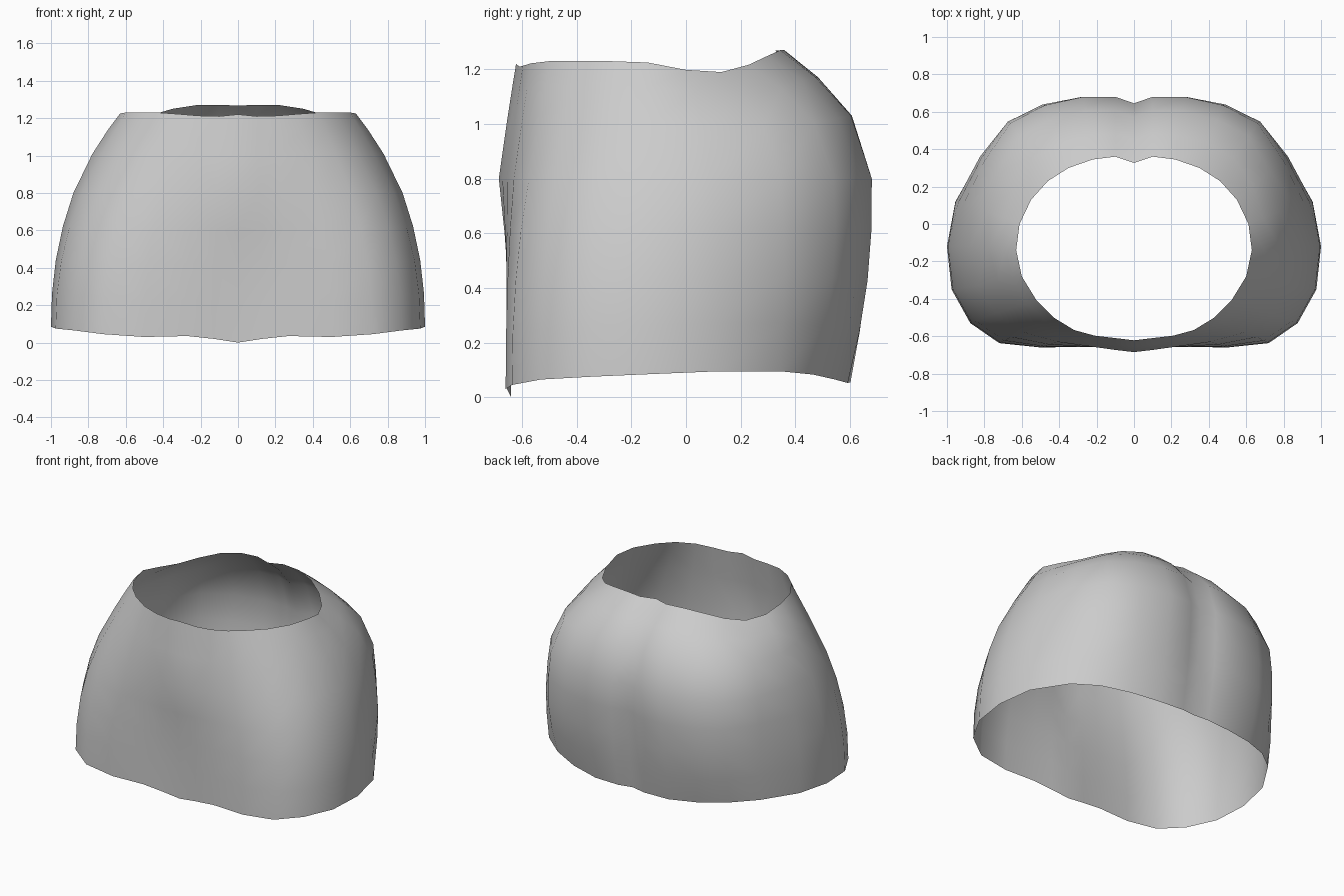
import bpy
import math
from mathutils import Vector

if "Cube" in bpy.data.objects:
    bpy.data.objects.remove(bpy.data.objects["Cube"])

# Half outlines, running from front centre round the +x side to back centre
hem = [(0, -.64, 0), (.13, -.65, .02), (.27, -.657, .035), (.5, -.66, .03),
       (.72, -.637, .045), (.875, -.53, .065), (.975, -.35, .075), (1, -.12, .085),
       (.955, .12, .095), (.81, .345, .095), (.66, .465, .083), (.48, .545, .065),
       (.28, .592, .052), (.1, .602, .055), (0, .588, .06)]
hip = [(0, -.685), (.11, -.672), (.23, -.655), (.41, -.63), (.6, -.575),
       (.74, -.48), (.835, -.33), (.88, -.12), (.865, .1), (.795, .345),
       (.66, .54), (.475, .635), (.27, .68), (.1, .68), (0, .645)]
waist = [(0, -.622, 1.22), (.1, -.61, 1.21), (.21, -.597, 1.213), (.32, -.567, 1.222),
         (.43, -.5, 1.23), (.52, -.41, 1.23), (.6, -.28, 1.23), (.63, -.14, 1.225),
         (.612, 0, 1.198), (.55, .13, 1.19), (.46, .23, 1.217), (.35, .30, 1.25),
         (.22, .345, 1.27), (.1, .36, 1.27), (0, .327, 1.268)]


def column(low, mid, top):
    """Points from hem to waist; the back bulges more than the front."""
    low, mid, top = Vector(low), Vector((*mid, .8)), Vector(top)
    back = max(0, min(1, (mid.y + .35) / .9))
    pts = []
    for t in (0, .25, .5, .75):
        fx = t ** 2.2                          # sides stay wide, then turn in
        fy = t + back * .8 * t * (1 - t) if mid.y > 0 else t ** 2.2
        p = low.lerp(mid, t)
        p.x = low.x + (mid.x - low.x) * fx
        p.y = low.y + (mid.y - low.y) * fy
        # fuller flesh on the rear diagonal
        swell = .025 * math.sin(math.pi * t) * max(0, 4 * mid.x * mid.y / 1.2)
        p.x += swell * .7
        p.y += swell * .7
        pts.append(p)
    for t in (0, .49, .79, 1):
        f = t - (.1 + .95 * back) * t * (1 - t)
        p = mid.lerp(top, f)
        p.z = mid.z + (top.z - mid.z) * t
        pts.append(p)
    return pts


# Hip-shaped open shell, mirrored across x
cols = [column(*c) for c in zip(hem, hip, waist)]
n, rows = len(cols), len(cols[0])
verts = [cols[i][r] for r in range(rows) for i in range(n)]
faces = [(r * n + i, r * n + i + 1, (r + 1) * n + i + 1, (r + 1) * n + i)
         for r in range(rows - 1) for i in range(n - 1)]
mesh = bpy.data.meshes.new("hip_shell")
mesh.from_pydata(verts, [], faces)
shell = bpy.data.objects.new("hip_shell", mesh)
bpy.context.collection.objects.link(shell)
mesh.polygons.foreach_set("use_smooth", [True] * len(mesh.polygons))

mirror = shell.modifiers.new("mirror", "MIRROR")
mirror.use_axis[0] = True
mirror.merge_threshold = .001
